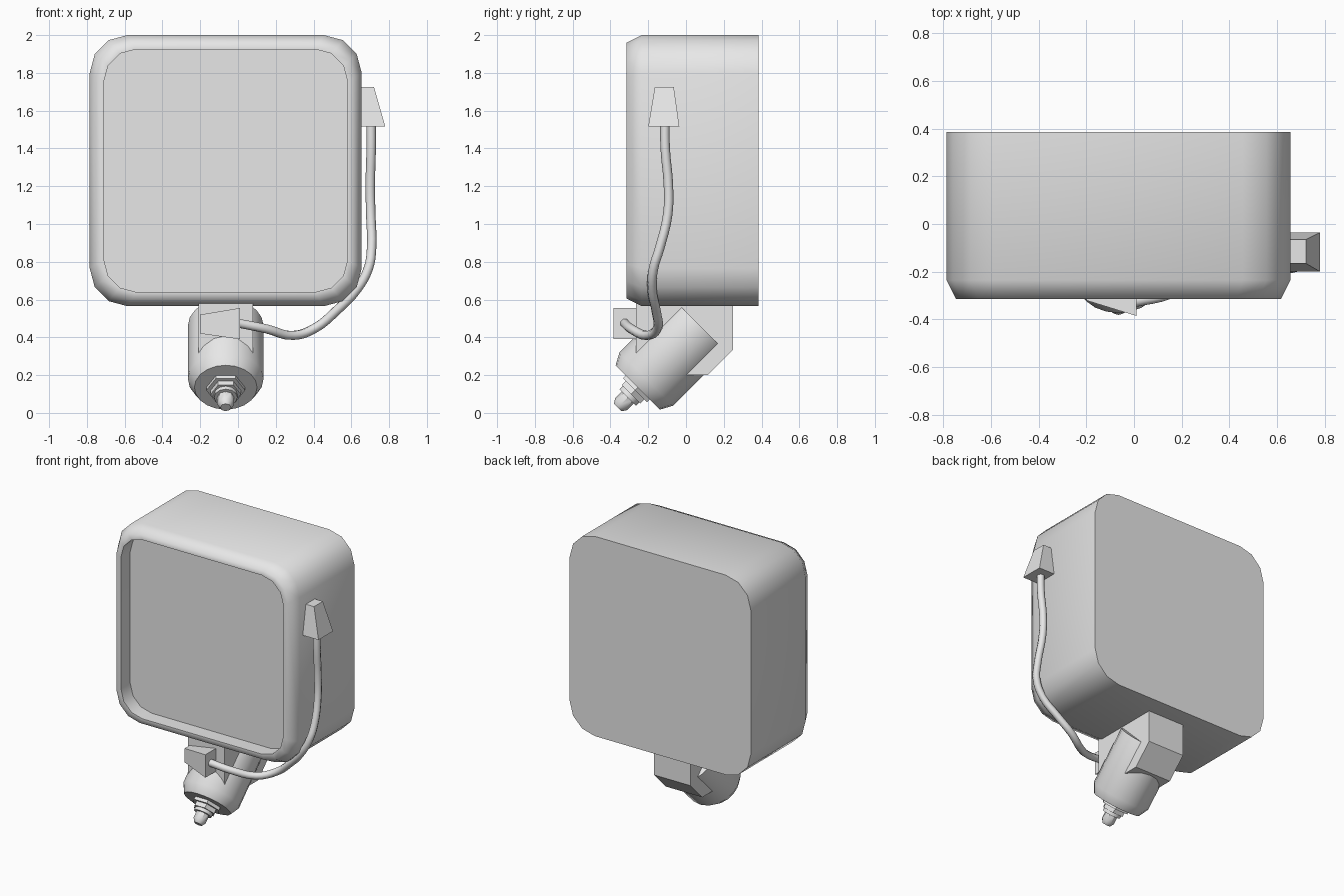
import bpy, bmesh, math
from mathutils import Vector

if "Cube" in bpy.data.objects:
    bpy.data.objects.remove(bpy.data.objects["Cube"])

grey = bpy.data.materials.new("plain_grey")
grey.diffuse_color = (0.8, 0.8, 0.8, 1)
grey.use_nodes = True
grey.node_tree.nodes["Principled BSDF"].inputs["Base Color"].default_value = grey.diffuse_color
CX = -0.065  # middle of the housing and the arm


def finish(obj, angle=None):
    obj.data.materials.append(grey)
    if angle:
        bpy.ops.object.select_all(action='DESELECT')
        obj.select_set(True)
        bpy.context.view_layer.objects.active = obj
        bpy.ops.object.shade_smooth_by_angle(angle=math.radians(angle))


def loft(name, rings, angle=None):
    """Skin equal-length rings of points and cap both ends."""
    bm = bmesh.new()
    loops = [[bm.verts.new(p) for p in ring] for ring in rings]
    n = len(loops[0])
    for a, b in zip(loops, loops[1:]):
        for i in range(n):
            j = (i + 1) % n
            bm.faces.new((a[i], a[j], b[j], b[i]))
    bm.faces.new(loops[0][::-1])
    bm.faces.new(loops[-1])
    bmesh.ops.recalc_face_normals(bm, faces=bm.faces)
    mesh = bpy.data.meshes.new(name)
    bm.to_mesh(mesh)
    bm.free()
    obj = bpy.data.objects.new(name, mesh)
    bpy.context.collection.objects.link(obj)
    finish(obj, angle)
    return obj


def rounded_square(inset, radius, y):
    """Rounded outline in the xz plane, three segments per corner."""
    hx, hz = 0.72 - inset - radius, 0.7175 - inset - radius
    pts = []
    for k, (sx, sz) in enumerate([(1, 1), (-1, 1), (-1, -1), (1, -1)]):
        for i in range(4):
            a = math.radians(90 * k + 30 * i)
            pts.append((CX + sx * hx + radius * math.cos(a), y,
                        1.2825 + sz * hz + radius * math.sin(a)))
    return pts


# Housing with bevelled front rim and recessed front panel
loft("lamp_housing", [rounded_square(*r) for r in [
    (0, 0.2, 0.385), (0, 0.2, -0.235), (0.04, 0.185, -0.315),
    (0.075, 0.17, -0.315), (0.075, 0.17, -0.21)]], 66)

# Mounting bracket: side profile extruded across x
side = [(-0.265, 0.58), (-0.265, 0.28), (-0.1, 0.2),
        (0.115, 0.2), (0.25, 0.335), (0.25, 0.58)]
loft("bracket", [[(x, y, z) for y, z in side] for x in (-0.21, 0.08)])

# Parts turned around the tilted axis: profile points are (distance, radius)
BASE = Vector((CX, -0.195, 0.195))
AXIS = Vector((0, 1, 1)).normalized()
SIDE = Vector((0, -1, 1)).normalized()


def turned(name, profile, sides):
    rings = []
    for s, r in profile:
        rings.append([BASE + AXIS * s
                      + Vector((1, 0, 0)) * r * math.cos(2 * math.pi * i / sides)
                      + SIDE * r * math.sin(2 * math.pi * i / sides)
                      for i in range(sides)])
    loft(name, rings, 40)


turned("pivot_barrel", [(0.378, 0.2), (-0.022, 0.2), (-0.085, 0.166)], 20)
turned("washer", [(-0.08, 0.103), (-0.107, 0.103)], 6)
turned("nut", [(-0.1, 0.08), (-0.137, 0.08)], 6)
turned("small_nut", [(-0.13, 0.062), (-0.16, 0.062)], 12)
turned("bolt", [(-0.15, 0.045), (-0.21, 0.045), (-0.235, 0.028)], 8)

# Tapered cable plugs
loft("upper_plug", [
    [(0.65, -0.2, 1.515), (0.78, -0.2, 1.515), (0.78, -0.035, 1.515), (0.65, -0.035, 1.515)],
    [(0.65, -0.165, 1.725), (0.72, -0.165, 1.725), (0.72, -0.065, 1.725), (0.65, -0.065, 1.725)]])
loft("lower_plug", [
    [(0.01, -0.385, 0.39), (0.01, -0.385, 0.555), (0.01, -0.26, 0.555), (0.01, -0.26, 0.39)],
    [(-0.2, -0.32, 0.42), (-0.2, -0.32, 0.52), (-0.2, -0.26, 0.52), (-0.2, -0.26, 0.42)]])

# Cable running between the plugs
path = [(0.705, -0.112, 1.54), (0.705, -0.11, 1.4), (0.7, -0.093, 1.2),
        (0.703, -0.097, 1.05), (0.707, -0.14, 0.87), (0.69, -0.172, 0.765),
        (0.63, -0.18, 0.655), (0.52, -0.158, 0.54), (0.41, -0.15, 0.45),
        (0.29, -0.205, 0.41), (0.15, -0.29, 0.445), (0.0, -0.325, 0.475)]
curve = bpy.data.curves.new("cable", 'CURVE')
curve.dimensions = '3D'
curve.bevel_depth = 0.025
curve.bevel_resolution = 2
curve.resolution_u = 4
curve.use_fill_caps = True
spline = curve.splines.new('BEZIER')
spline.bezier_points.add(len(path) - 1)
for point, co in zip(spline.bezier_points, path):
    point.co = co
    point.handle_left_type = point.handle_right_type = 'AUTO'
cable = bpy.data.objects.new("cable", curve)
bpy.context.collection.objects.link(cable)
finish(cable)
